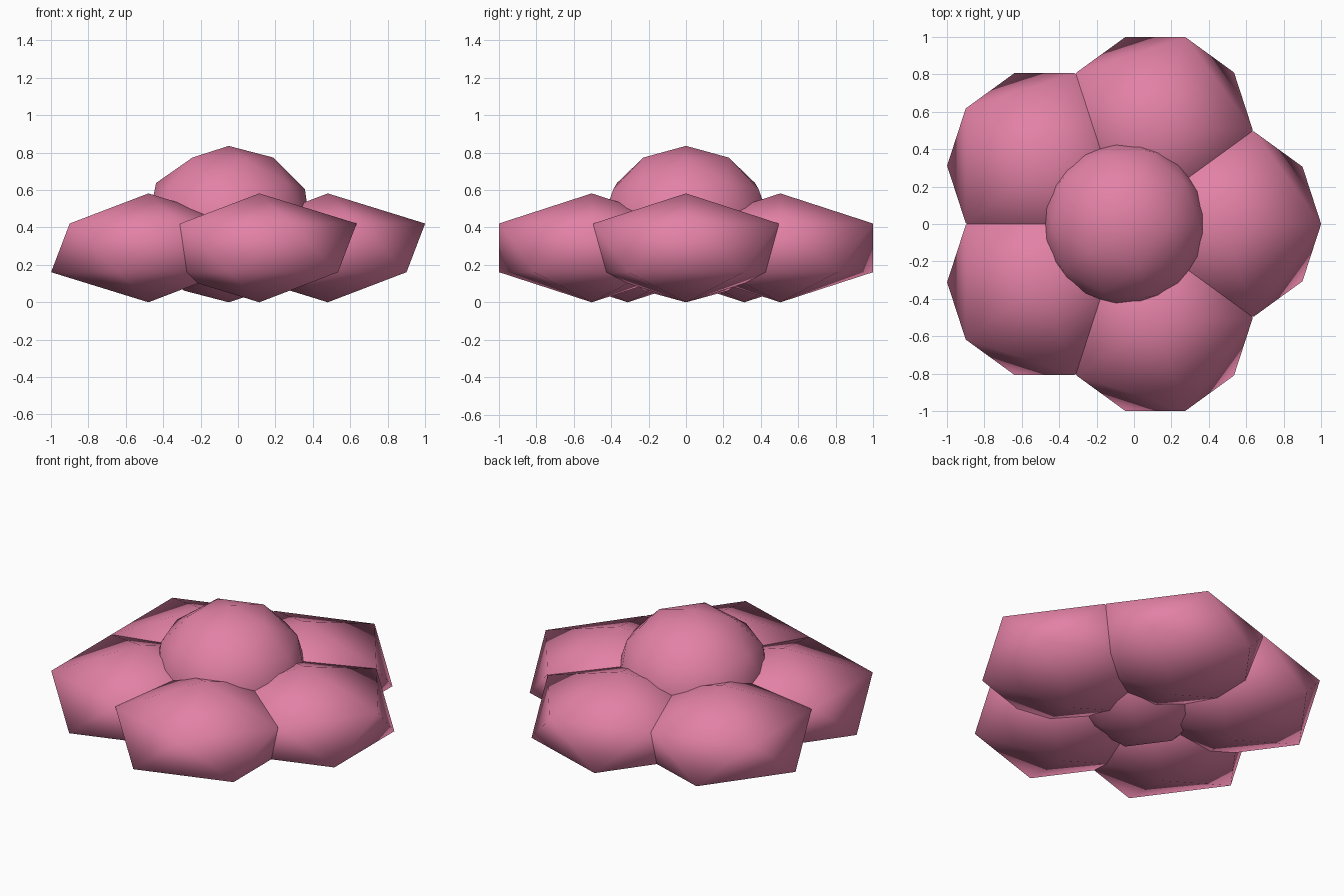
import bpy, math

if "Cube" in bpy.data.objects:
    bpy.data.objects.remove(bpy.data.objects["Cube"])

pink = bpy.data.materials.new("pink")
pink.diffuse_color = (0.77, 0.22, 0.38, 1)
pink.use_nodes = True
pink.node_tree.nodes["Principled BSDF"].inputs["Base Color"].default_value = pink.diffuse_color

CX = -0.05  # flower axis


def blob(name, subdivisions, location, radius, half_height):
    bpy.ops.mesh.primitive_ico_sphere_add(subdivisions=subdivisions, radius=1, location=location)
    ob = bpy.context.object
    ob.name = name
    ob.scale = (radius, radius, half_height)
    bpy.ops.object.transform_apply(location=False, rotation=False, scale=True)
    bpy.ops.object.shade_smooth()
    ob.data.materials.append(pink)
    return ob


# Domed centre
blob("flower_centre", 2, (CX, 0, 0.418), 0.456, 0.418)

# Five flattened petals, all facing the same way
for i in range(5):
    a = math.radians(72 * i)
    blob(f"petal_{i + 1}", 1, (CX + 0.53 * math.cos(a), 0.53 * math.sin(a), 0.291), 0.582, 0.291)
